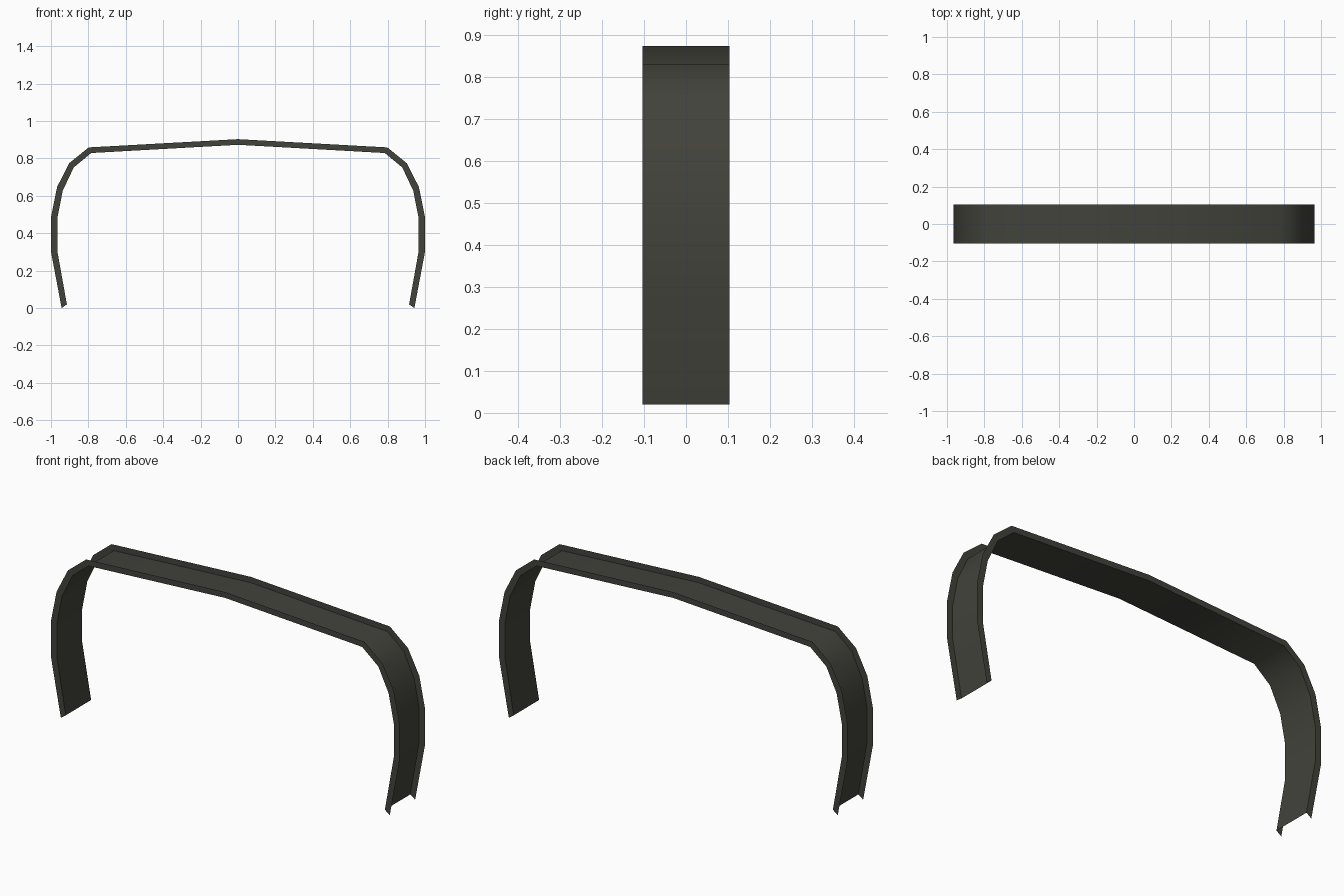
import bpy, bmesh, math

if "Cube" in bpy.data.objects:
    bpy.data.objects.remove(bpy.data.objects["Cube"])

HALF_WIDTH = 0.104

# Half profiles (x, z) from the foot up to the crown: web line and flange rim
WEB = [(0.915, 0.02), (0.966, 0.305), (0.966, 0.48), (0.937, 0.628),
       (0.878, 0.752), (0.785, 0.829), (0.0, 0.873)]
RIM = [(0.943, 0.0), (1.0, 0.302), (1.0, 0.485), (0.967, 0.648),
       (0.902, 0.775), (0.798, 0.859), (0.0, 0.903)]


def full_arch(half):
    """Mirror a half profile about x = 0."""
    return half + [(-x, z) for x, z in reversed(half[:-1])]


metal = bpy.data.materials.new("dark_olive_grey")
metal.diffuse_color = (0.055, 0.055, 0.044, 1)
metal.use_nodes = True
metal.node_tree.nodes["Principled BSDF"].inputs["Base Color"].default_value = metal.diffuse_color

# Outward-open sheet channel swept along the arch: rim, web, web, rim
bm = bmesh.new()
rows = []
for (wx, wz), (rx, rz) in zip(full_arch(WEB), full_arch(RIM)):
    section = [(rx, -HALF_WIDTH, rz), (wx, -HALF_WIDTH, wz),
               (wx, HALF_WIDTH, wz), (rx, HALF_WIDTH, rz)]
    rows.append([bm.verts.new(p) for p in section])
for a, b in zip(rows, rows[1:]):
    for i in range(3):
        bm.faces.new((a[i], a[i + 1], b[i + 1], b[i]))

# Web normals face the outside of the arch
bm.normal_update()
crown = max((f for f in bm.faces if abs(f.normal.z) > 0.5),
            key=lambda f: f.calc_center_median().z)
if crown.normal.z < 0:
    bmesh.ops.reverse_faces(bm, faces=bm.faces[:])

mesh = bpy.data.meshes.new("arch_channel")
bm.to_mesh(mesh)
bm.free()
mesh.materials.append(metal)
arch = bpy.data.objects.new("arch_channel", mesh)
bpy.context.collection.objects.link(arch)

# Smooth along the bend, sharp between web and flanges
bpy.context.view_layer.objects.active = arch
arch.select_set(True)
bpy.ops.object.shade_smooth_by_angle(angle=math.radians(60))
